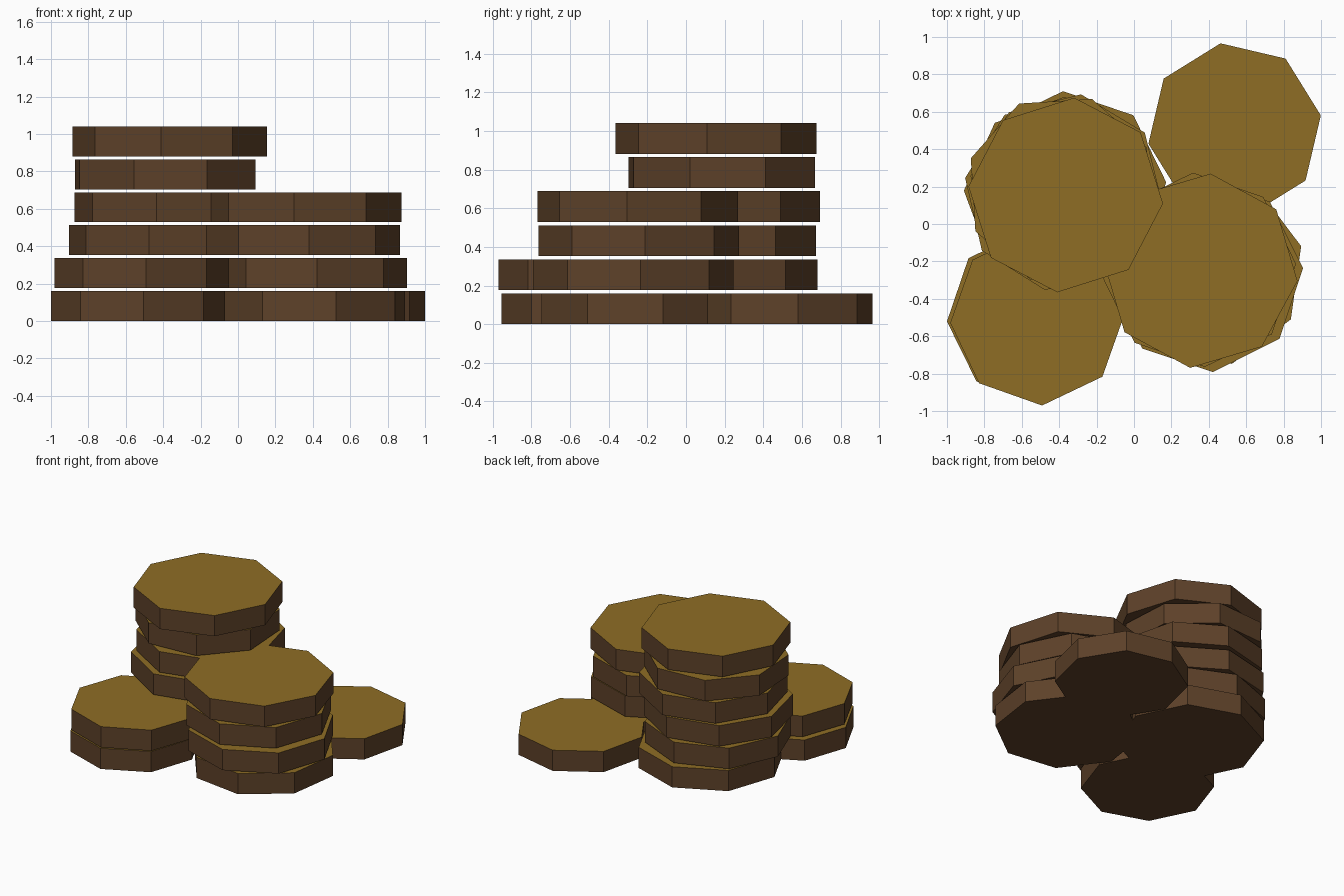
import bpy, bmesh, math

if "Cube" in bpy.data.objects:
    bpy.data.objects.remove(bpy.data.objects["Cube"])

def material(name, rgb):
    m = bpy.data.materials.new(name)
    m.diffuse_color = (*rgb, 1)
    m.use_nodes = True
    m.node_tree.nodes["Principled BSDF"].inputs["Base Color"].default_value = m.diffuse_color
    return m

GOLD = material("gold_top", (0.275, 0.155, 0.018))
BROWN = material("brown_side", (0.11, 0.053, 0.022))

SIDES, THICK, PITCH = 8, 0.16, 0.176

def disc(name, x, y, radius, angle, level):
    """Flat octagonal disc: gold top face, brown sides and underside."""
    bm = bmesh.new()
    ring = []
    for i in range(SIDES):
        a = math.radians(angle + 360 / SIDES * i)
        ring.append(bm.verts.new((radius * math.cos(a), radius * math.sin(a), 0)))
    base = bm.faces.new(ring)
    ext = bmesh.ops.extrude_face_region(bm, geom=[base], use_keep_orig=True)
    top = [g for g in ext["geom"] if isinstance(g, bmesh.types.BMVert)]
    bmesh.ops.translate(bm, verts=top, vec=(0, 0, THICK))
    bmesh.ops.recalc_face_normals(bm, faces=bm.faces)
    for f in bm.faces:
        f.material_index = 0 if f.normal.z > 0.5 else 1
    me = bpy.data.meshes.new(name)
    bm.to_mesh(me)
    bm.free()
    me.materials.append(GOLD)
    me.materials.append(BROWN)
    ob = bpy.data.objects.new(name, me)
    ob.location = (x, y, level * PITCH)
    bpy.context.collection.objects.link(ob)

# Each stack from the bottom up: x, y, radius, rotation in degrees
stacks = {
    "tall_stack_disc": [
        (-0.347, 0.191, 0.52, 3.6), (-0.39, 0.16, 0.52, -2), (-0.39, 0.16, 0.52, -9.5),
        (-0.36, 0.179, 0.52, -8.5), (-0.39, 0.186, 0.51, 26.1), (-0.365, 0.155, 0.522, -5)],
    "middle_stack_disc": [
        (0.394, -0.248, 0.516, 14.5), (0.385, -0.273, 0.52, 4),
        (0.347, -0.245, 0.52, 3.5), (0.355, -0.25, 0.522, -6)],
    "short_stack_disc": [
        (-0.535, -0.491, 0.466, 3.7), (-0.516, -0.504, 0.467, 3)],
    "single_disc": [(0.538, 0.505, 0.467, 9.3)],
}
for name, discs in stacks.items():
    for level, (x, y, r, a) in enumerate(discs):
        disc(f"{name}_{level + 1}", x, y, r, a, level)
